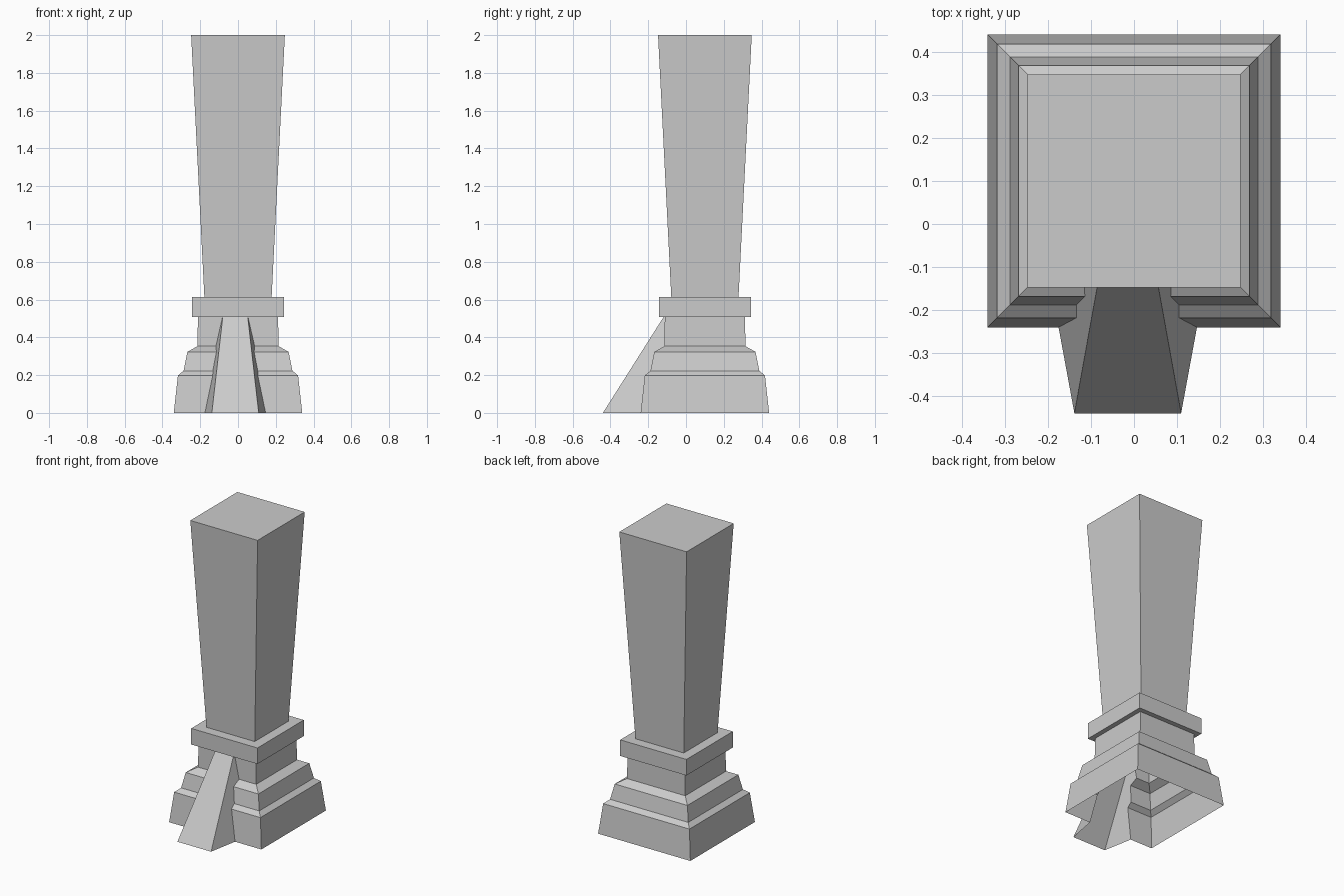
import bpy
import bmesh

cube = bpy.data.objects.get("Cube")
if cube:
    bpy.data.objects.remove(cube, do_unlink=True)

stone = bpy.data.materials.new("grey_stone")
stone.use_nodes = True
GREY = (0.6, 0.6, 0.6, 1)
stone.diffuse_color = GREY
stone.node_tree.nodes["Principled BSDF"].inputs["Base Color"].default_value = GREY


def loft(name, rings):
    """Closed solid from a stack of four-cornered rings."""
    bm = bmesh.new()
    loops = [[bm.verts.new(p) for p in ring] for ring in rings]
    bm.faces.new(loops[0][::-1])
    bm.faces.new(loops[-1])
    for low, high in zip(loops, loops[1:]):
        for i in range(4):
            j = (i + 1) % 4
            bm.faces.new((low[i], low[j], high[j], high[i]))
    bmesh.ops.recalc_face_normals(bm, faces=bm.faces)
    mesh = bpy.data.meshes.new(name)
    bm.to_mesh(mesh)
    bm.free()
    mesh.materials.append(stone)
    obj = bpy.data.objects.new(name, mesh)
    bpy.context.collection.objects.link(obj)
    return obj


def square(half, z, cy=0.1):
    return [(sx * half, cy + sy * half, z)
            for sx, sy in ((-1, -1), (1, -1), (1, 1), (-1, 1))]


def trapezoid(front, back, y_front, y_back, z, cx=-0.0145):
    return [(cx - front, y_front, z), (cx + front, y_front, z),
            (cx + back, y_back, z), (cx - back, y_back, z)]


# Stepped plinth, neck, collar and flaring shaft: (half width, height)
profile = [(0.34, 0), (0.318, 0.198), (0.288, 0.223), (0.268, 0.323),
           (0.215, 0.353), (0.212, 0.507), (0.244, 0.507), (0.244, 0.614),
           (0.178, 0.614), (0.248, 2)]
pillar = loft("pillar", [square(h, z) for h, z in profile])

# Sloping buttress leaning on the front of the plinth
buttress = loft("buttress", [trapezoid(0.124, 0.205, -0.44, 0, 0),
                             trapezoid(0.066, 0.088, -0.118, 0, 0.509)])
buttress.hide_render = True

# Join both into one skin
join = pillar.modifiers.new("join_buttress", "BOOLEAN")
join.operation = "UNION"
join.solver = "EXACT"
join.object = buttress
bpy.context.view_layer.objects.active = pillar
pillar.select_set(True)
bpy.ops.object.modifier_apply(modifier=join.name)
bpy.data.objects.remove(buttress, do_unlink=True)

# Open underside
bm = bmesh.new()
bm.from_mesh(pillar.data)
floor = [f for f in bm.faces if all(v.co.z < 0.001 for v in f.verts)]
bmesh.ops.delete(bm, geom=floor, context="FACES")
bm.to_mesh(pillar.data)
bm.free()
